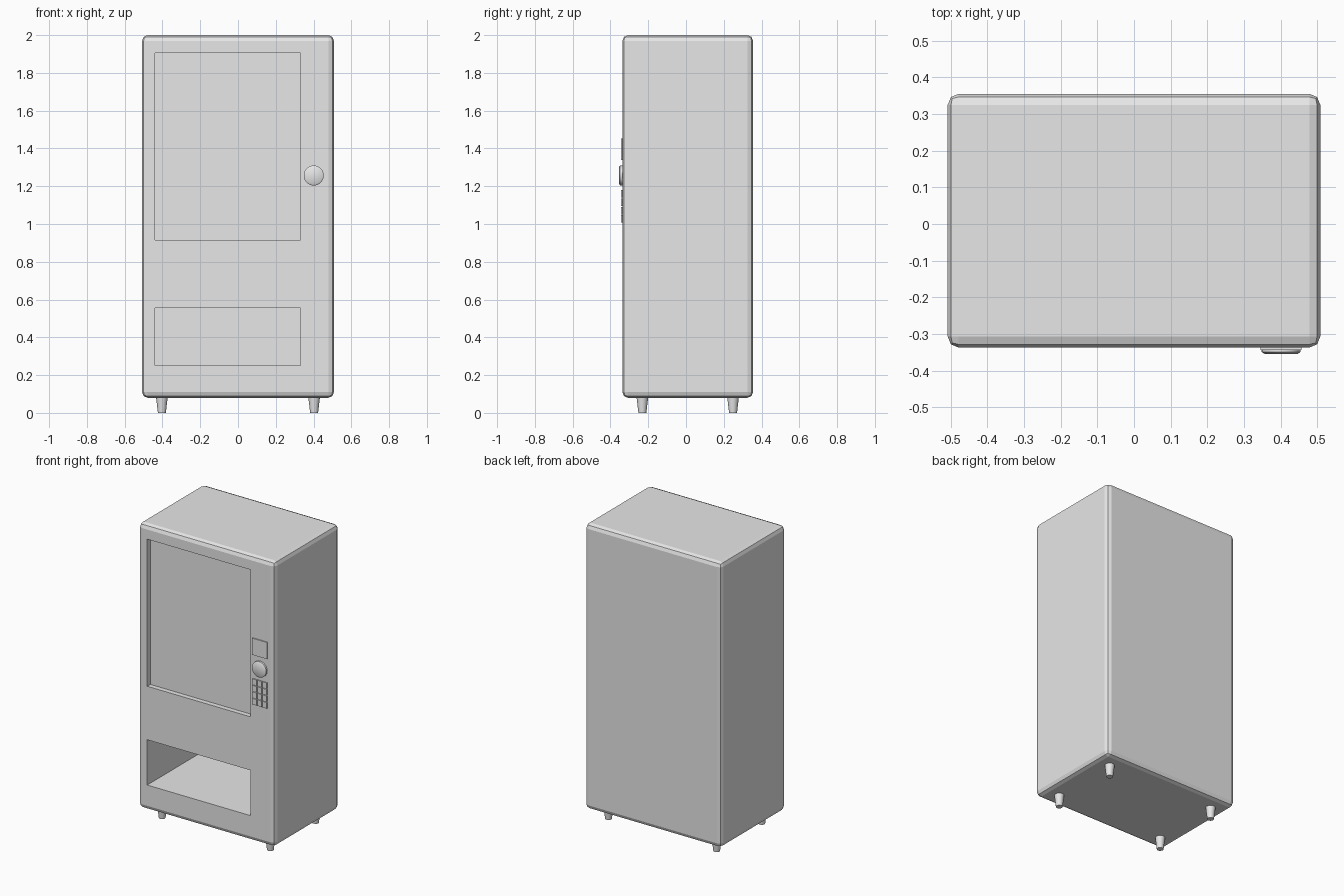
import bpy
import math

cube = bpy.data.objects.get("Cube")
if cube:
    bpy.data.objects.remove(cube, do_unlink=True)

FRONT, BACK = -0.337, 0.355
MID_Y = (FRONT + BACK) / 2

grey = bpy.data.materials.new("light grey")
grey.use_nodes = True
colour = (0.8, 0.8, 0.8, 1)
grey.diffuse_color = colour
grey.node_tree.nodes["Principled BSDF"].inputs["Base Color"].default_value = colour


def box(name, x, y, z):
    """Box from (low, high) ranges along each axis."""
    bpy.ops.mesh.primitive_cube_add(size=1, location=[sum(r) / 2 for r in (x, y, z)])
    ob = bpy.context.object
    ob.name = name
    ob.scale = [r[1] - r[0] for r in (x, y, z)]
    bpy.ops.object.transform_apply(location=False, rotation=False, scale=True)
    ob.data.materials.append(grey)
    return ob


def cone(name, location, r1, r2, depth, sides, tilt=0):
    bpy.ops.mesh.primitive_cone_add(vertices=sides, radius1=r1, radius2=r2, depth=depth,
                                    location=location, rotation=(tilt, 0, 0))
    ob = bpy.context.object
    ob.name = name
    ob.data.materials.append(grey)
    bpy.ops.object.shade_smooth_by_angle(angle=math.radians(40))
    return ob


# Cabinet with softened edges
cabinet = box("cabinet", (-0.508, 0.508), (FRONT, BACK), (0.08, 2.0))
bevel = cabinet.modifiers.new("rounded edges", "BEVEL")
bevel.width = 0.03
bevel.segments = 2

# Shallow display window and deep collection bin
openings = {
    "window_cutter": (FRONT + 0.033, (0.915, 1.905)),
    "bin_cutter": (BACK - 0.06, (0.25, 0.555)),
}
for name, (depth_y, z) in openings.items():
    cutter = box(name, (-0.44, 0.33), (FRONT - 0.1, depth_y), z)
    cut = cabinet.modifiers.new(name, "BOOLEAN")
    cut.object = cutter
    cut.solver = "EXACT"
    bpy.context.view_layer.objects.active = cabinet
    for mod in list(cabinet.modifiers):
        bpy.ops.object.modifier_apply(modifier=mod.name)
    bpy.data.objects.remove(cutter, do_unlink=True)

# Payment plate
box("payment_plate", (0.345, 0.457), (FRONT - 0.007, FRONT + 0.01), (1.34, 1.452))

# Round selector with a chamfered rim
cone("selector_base", (0.401, FRONT - 0.005, 1.257), 0.053, 0.053, 0.014, 32, math.pi / 2)
cone("selector_cap", (0.401, FRONT - 0.015, 1.257), 0.053, 0.044, 0.006, 32, math.pi / 2)

# Keypad buttons
COLS, ROWS, GAP = 3, 4, 0.004
cell_w, cell_h = 0.112 / COLS, 0.176 / ROWS
for row in range(ROWS):
    for col in range(COLS):
        x, z = 0.345 + col * cell_w, 1.005 + row * cell_h
        box(f"key_{row}_{col}", (x + GAP / 2, x + cell_w - GAP / 2),
            (FRONT - 0.007, FRONT + 0.01), (z + GAP / 2, z + cell_h - GAP / 2))

# Tapered feet
for side, sx in (("left", 1), ("right", -1)):
    for end, sy in (("front", -1), ("back", 1)):
        cone(f"{end}_{side}_foot", (sx * 0.403, MID_Y + sy * 0.24, 0.0425),
             0.021, 0.031, 0.085, 16)
